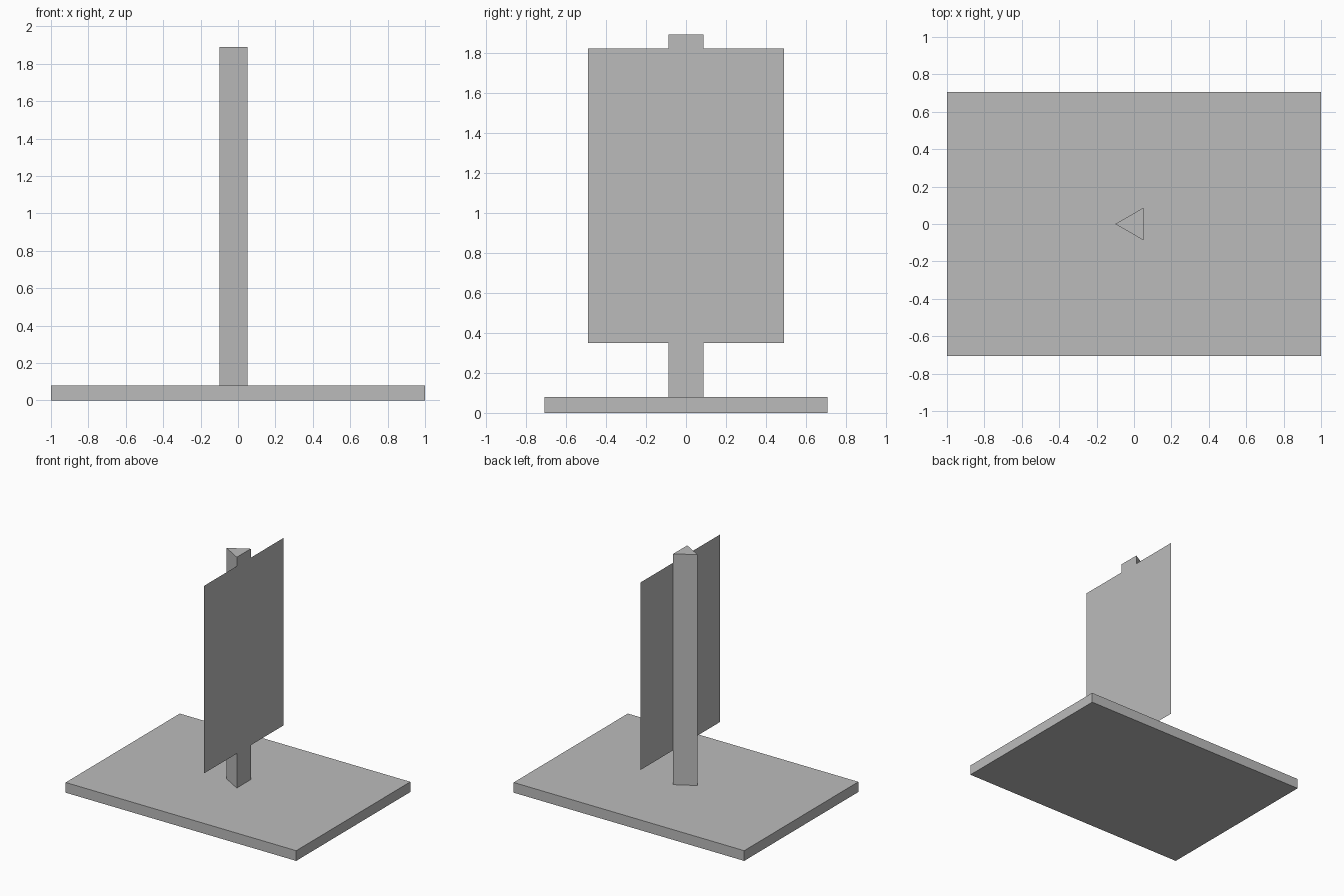
import bpy
import bmesh
from math import radians
from mathutils import Matrix

cube = bpy.data.objects.get("Cube")
if cube:
    bpy.data.objects.remove(cube, do_unlink=True)

grey = bpy.data.materials.new("plain grey")
grey.use_nodes = True
colour = (0.5, 0.5, 0.5, 1)
grey.diffuse_color = colour
grey.node_tree.nodes["Principled BSDF"].inputs["Base Color"].default_value = colour


def add_part(name, bm, location):
    mesh = bpy.data.meshes.new(name)
    bm.to_mesh(mesh)
    bm.free()
    mesh.materials.append(grey)
    part = bpy.data.objects.new(name, mesh)
    part.location = location
    bpy.context.collection.objects.link(part)
    return part


BASE_TOP = 0.08
POST_TOP = 1.89
POST_RADIUS = 0.1

# Flat rectangular base
bm = bmesh.new()
bmesh.ops.create_cube(bm, size=1, matrix=Matrix.Diagonal((2, 1.414, BASE_TOP, 1)))
add_part("base", bm, (0, 0, BASE_TOP / 2))

# Three-sided post, one edge towards -x and a flat side towards +x
height = POST_TOP - BASE_TOP
bm = bmesh.new()
bmesh.ops.create_cone(bm, cap_ends=True, segments=3, radius1=POST_RADIUS,
                      radius2=POST_RADIUS, depth=height)
# Turn the post so that its first corner lies on -x
corner = bm.verts[:][0].co.xy
turn = corner.angle_signed((-1, 0))
bmesh.ops.rotate(bm, verts=bm.verts, matrix=Matrix.Rotation(-turn, 3, "Z"))
add_part("post", bm, (0, 0, BASE_TOP + height / 2))

# Thin sheet flush with the flat side of the post
bm = bmesh.new()
bmesh.ops.create_grid(bm, x_segments=1, y_segments=1, size=0.5)
bmesh.ops.scale(bm, verts=bm.verts, vec=(1.47, 0.98, 1))
bmesh.ops.rotate(bm, verts=bm.verts, matrix=Matrix.Rotation(radians(90), 3, "Y"))
add_part("panel", bm, (POST_RADIUS / 2, 0, 1.085))
